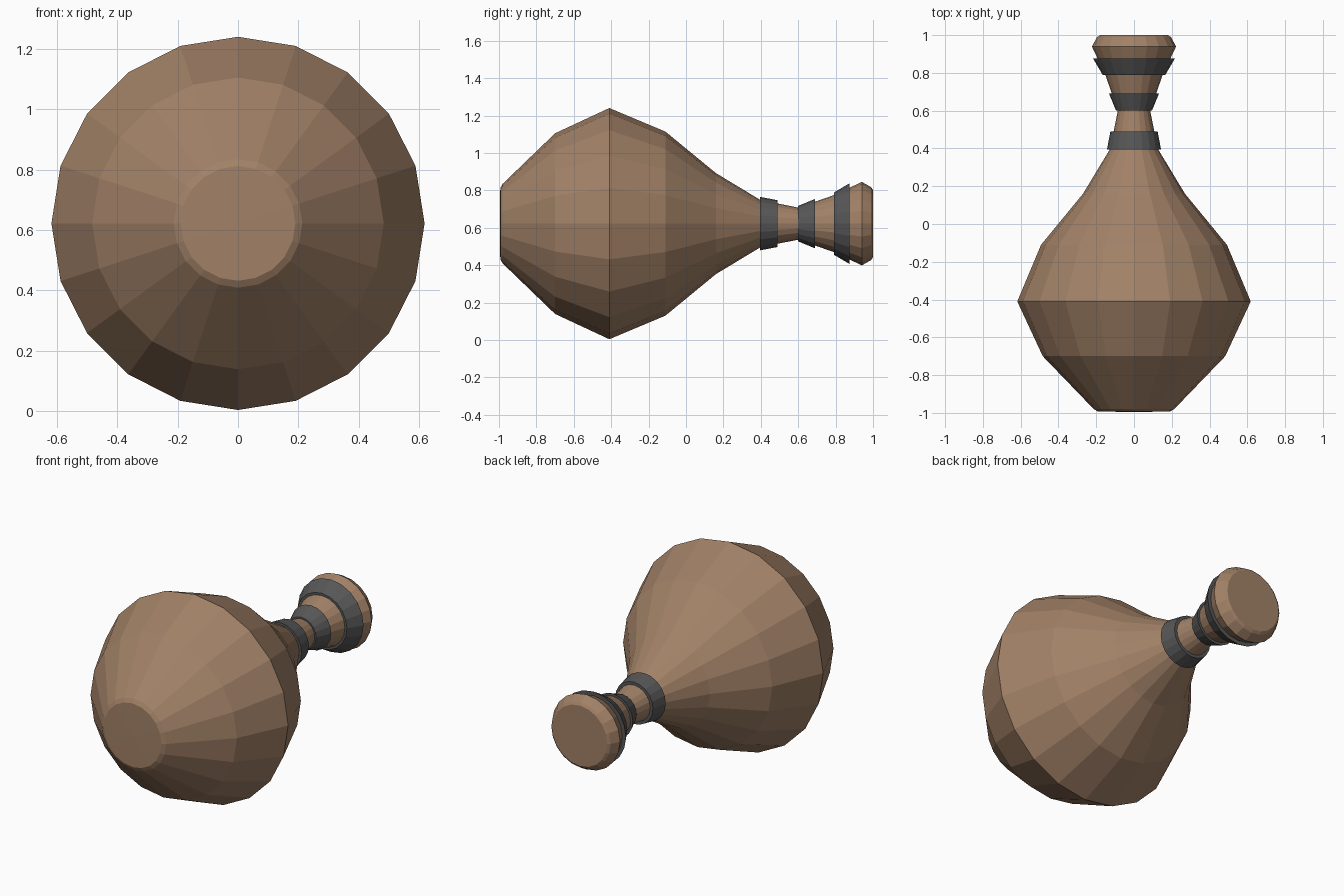
import bpy, bmesh, math

if "Cube" in bpy.data.objects:
    bpy.data.objects.remove(bpy.data.objects["Cube"])

SIDES = 20
CENTRE_Z = 0.622


def material(name, rgb):
    m = bpy.data.materials.new(name)
    m.diffuse_color = (*rgb, 1)
    m.use_nodes = True
    m.node_tree.nodes["Principled BSDF"].inputs["Base Color"].default_value = m.diffuse_color
    return m


def lathe(name, profile, mat, closed=False):
    """Turn (y, radius) points about the y axis; closed makes a ring."""
    bm = bmesh.new()
    rings = []
    for y, r in profile:
        n = SIDES if r > 0 else 1
        rings.append([bm.verts.new((r * math.sin(2 * math.pi * i / SIDES), y,
                                    CENTRE_Z + r * math.cos(2 * math.pi * i / SIDES)))
                      for i in range(n)])
    pairs = list(zip(rings, rings[1:]))
    if closed:
        pairs.append((rings[-1], rings[0]))
    for a, b in pairs:
        for i in range(SIDES):
            j = (i + 1) % SIDES
            if len(a) == 1:
                bm.faces.new((a[0], b[i], b[j]))
            elif len(b) == 1:
                bm.faces.new((a[i], b[0], a[j]))
            else:
                bm.faces.new((a[i], b[i], b[j], a[j]))
    bmesh.ops.recalc_face_normals(bm, faces=bm.faces[:])
    mesh = bpy.data.meshes.new(name)
    bm.to_mesh(mesh)
    bm.free()
    mesh.materials.append(mat)
    obj = bpy.data.objects.new(name, mesh)
    bpy.context.collection.objects.link(obj)
    return obj


leather = material("brown_leather", (0.36, 0.22, 0.135))
cord = material("dark_cord", (0.095, 0.095, 0.095))

# Flask body: base, belly, neck and flared mouth
lathe("flask_body", [(-0.995, 0), (-0.993, 0.19), (-0.98, 0.213), (-0.70, 0.483),
                     (-0.41, 0.618), (-0.11, 0.492), (0.16, 0.27), (0.40, 0.125),
                     (0.60, 0.086), (0.79, 0.152), (0.94, 0.223), (0.99, 0.195),
                     (1.0, 0.18), (1.0, 0)], leather)

# Tapered bands around the neck: start y, end y, start radius, end radius
bands = {"lower_band": (0.395, 0.49, 0.143, 0.125),
         "middle_band": (0.60, 0.69, 0.095, 0.132),
         "upper_band": (0.79, 0.875, 0.166, 0.216)}
for name, (y0, y1, r0, r1) in bands.items():
    lathe(name, [(y0, r0), (y1, r1), (y1, r1 - 0.05), (y0, r0 - 0.05)], cord, closed=True)
